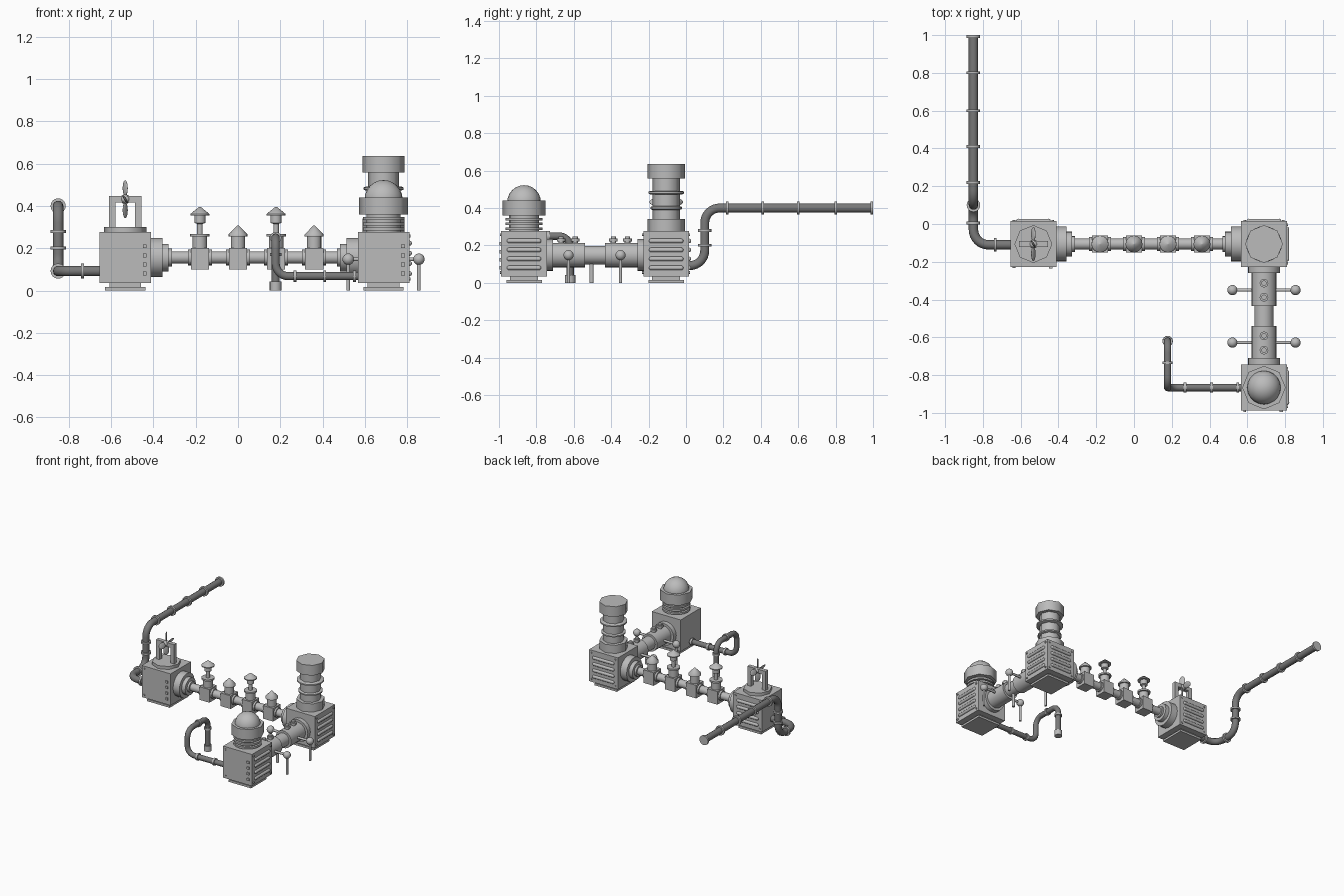
import bpy, bmesh, math
from mathutils import Vector, Matrix

if "Cube" in bpy.data.objects:
    bpy.data.objects.remove(bpy.data.objects["Cube"])


def material(name, v):
    m = bpy.data.materials.new(name)
    m.use_nodes = True
    m.diffuse_color = (v, v, v, 1)
    m.node_tree.nodes["Principled BSDF"].inputs["Base Color"].default_value = (v, v, v, 1)
    return m


LIGHT = material("light grey metal", 0.5)
DARK = material("dark grey pipe", 0.19)
AXES = {"x": Vector((1, 0, 0)), "y": Vector((0, 1, 0)), "z": Vector((0, 0, 1))}


def finish(name, bm, mat=LIGHT, smooth=True):
    me = bpy.data.meshes.new(name)
    bm.to_mesh(me)
    bm.free()
    ob = bpy.data.objects.new(name, me)
    bpy.context.collection.objects.link(ob)
    me.materials.append(mat)
    if smooth:
        bpy.ops.object.select_all(action="DESELECT")
        ob.select_set(True)
        bpy.context.view_layer.objects.active = ob
        bpy.ops.object.shade_smooth_by_angle(angle=math.radians(50))
    return ob


def box(name, centre, size):
    bm = bmesh.new()
    bmesh.ops.create_cube(bm, size=1, matrix=Matrix.Translation(centre) @ Matrix.Diagonal((*size, 1)))
    return finish(name, bm, smooth=False)


def ball(name, centre, scale, rot=Matrix()):
    bm = bmesh.new()
    bmesh.ops.create_uvsphere(bm, u_segments=20, v_segments=12, radius=1,
                              matrix=Matrix.Translation(centre) @ rot @ Matrix.Diagonal((*scale, 1)))
    return finish(name, bm)


def turned(name, origin, axis, profile, sides=16, mat=LIGHT):
    """Lathe a list of (distance along axis, radius) around an axis."""
    bm = bmesh.new()
    d = AXES[axis] if isinstance(axis, str) else Vector(axis).normalized()
    rot = Matrix.Translation(origin) @ d.to_track_quat("Z", "Y").to_matrix().to_4x4()
    rings = []
    for h, r in profile:
        rings.append([bm.verts.new(rot @ Vector((r * math.sin(math.tau * i / sides),
                                                 r * math.cos(math.tau * i / sides), h)))
                      for i in range(sides)])
    for a, b in zip(rings, rings[1:]):
        for i in range(sides):
            j = (i + 1) % sides
            bm.faces.new((a[i], a[j], b[j], b[i]))
    bm.faces.new(rings[0])
    bm.faces.new(rings[-1])
    bmesh.ops.recalc_face_normals(bm, faces=bm.faces)
    return finish(name, bm, mat)


def rod(name, origin, axis, a, b, r, sides=16, mat=LIGHT):
    return turned(name, origin, axis, [(a, r), (b, r)], sides, mat)


def pipe(name, points, r, bend):
    """Tube along a polyline with rounded corners."""
    pts = [Vector(p) for p in points]
    path = [pts[0]]
    for p, q, s in zip(pts, pts[1:], pts[2:]):
        a, b = q + (p - q).normalized() * bend, q + (s - q).normalized() * bend
        c = a + b - q
        for k in range(9):
            t = k / 8 * math.pi / 2
            path.append(c + (a - c) * math.cos(t) + (b - c) * math.sin(t))
    path.append(pts[-1])
    cu = bpy.data.curves.new(name, "CURVE")
    cu.dimensions = "3D"
    cu.bevel_depth, cu.bevel_resolution, cu.use_fill_caps = r, 3, True
    sp = cu.splines.new("POLY")
    sp.points.add(len(path) - 1)
    for pt, co in zip(sp.points, path):
        pt.co = (*co, 1)
    sp.use_smooth = True
    cu.materials.append(DARK)
    ob = bpy.data.objects.new(name, cu)
    bpy.context.collection.objects.link(ob)
    bpy.ops.object.select_all(action="DESELECT")
    ob.select_set(True)
    bpy.context.view_layer.objects.active = ob
    bpy.ops.object.convert(target="MESH")


def collars(name, axis, r, places):
    for p in places:
        rod(name, p, axis, -0.007, 0.007, r)


def vents(name, x, y, nx, ny):
    """Four rounded louvres and corner bolts on one side of a housing."""
    face = Vector((x + nx * 0.122, y + ny * 0.122, 0))
    side = Vector((ny, nx, 0))
    for k in range(4):
        c = face + Vector((0, 0, 0.08 + 0.048 * k))
        ball(name + "_louvre_end", c - side * 0.08, (0.012,) * 3)
        ball(name + "_louvre_end", c + side * 0.08, (0.012,) * 3)
        rod(name + "_louvre", c, side, -0.08, 0.08, 0.012, 10)
    bolts(name, face, side, (nx, ny, 0), (-1, 1))


def bolts(name, face, side, normal, columns):
    for s in columns:
        for z in (0.055, 0.257):
            rod(name + "_bolt", face + side * s * 0.102 + Vector((0, 0, z)), normal, -0.004, 0.006, 0.007, 8)


# Three housings with feet, bolts, louvres and front switches
FANX, TOWX, NEARY, FARY = -0.533, 0.688, -0.106, -0.866
for name, x, y in (("fan_housing", FANX, NEARY), ("tower_housing", TOWX, NEARY), ("dome_housing", TOWX, FARY)):
    box(name, (x, y, 0.156), (0.244, 0.244, 0.242))
    box(name + "_foot", (x, y, 0.008), (0.19, 0.19, 0.016))
    box(name + "_foot_neck", (x, y, 0.026), (0.15, 0.15, 0.024))
    if name != "tower_housing":
        front = Vector((x, y - 0.122, 0))
        bolts(name, front, AXES["x"], (0, -1, 0), (-1,))
        for k in range(4):
            box(name + "_switch", front + Vector((0.092, 0, 0.08 + 0.043 * k)), (0.018, 0.016, 0.018))
vents("fan_housing", FANX, NEARY, 0, 1)
vents("tower_housing", TOWX, NEARY, 0, 1)
vents("tower_housing", TOWX, NEARY, 1, 0)
vents("dome_housing", TOWX, FARY, 1, 0)

# Fan with its frame
rod("fan_plate", (FANX, NEARY, 0), "z", 0.275, 0.3, 0.1, 8)
for s in (-1, 1):
    box("fan_post", (FANX + s * 0.062, NEARY, 0.37), (0.03, 0.03, 0.15))
box("fan_crossbar", (FANX, NEARY, 0.432), (0.154, 0.03, 0.03))
hub = Vector((FANX, NEARY, 0.432))
ball("fan_hub", hub, (0.026, 0.022, 0.022))
for k in range(4):
    turn = Matrix.Rotation(k * math.pi / 2, 4, "X")
    tilt = Matrix.Rotation(math.radians(30), 4, "Z")
    ball("fan_blade", hub + turn @ Vector((0, 0, 0.052)), (0.006, 0.022, 0.038), turn @ tilt)

# Chimney tower
top = (TOWX, NEARY, 0)
rod("tower_base", top, "z", 0.275, 0.34, 0.1, 8)
rod("tower_neck", top, "z", 0.33, 0.57, 0.073, 8)
rod("tower_cap", top, "z", 0.557, 0.635, 0.1, 8)
for z, r in ((0.482, 0.095), (0.4, 0.085)):
    turned("tower_ring", top, "z", [(z - 0.01, r - 0.012), (z - 0.005, r), (z + 0.005, r), (z + 0.01, r - 0.012)], 24)

# Domed tank
top = (TOWX, FARY, 0)
rod("tank_neck", top, "z", 0.275, 0.37, 0.08)
for z in (0.29, 0.315, 0.34):
    rod("tank_ring", top, "z", z - 0.007, z + 0.007, 0.098)
rod("tank_collar", top, "z", 0.36, 0.44, 0.115, 8)
ball("tank_dome", (TOWX, FARY, 0.432), (0.09, 0.09, 0.09))

# Main shaft with stepped flanges at both ends
ZS = 0.156
rod("main_shaft", (0, NEARY, ZS), "x", -0.42, 0.57, 0.029)
for x, d in ((FANX + 0.12, 1), (TOWX - 0.12, -1)):
    turned("shaft_flange", (x, NEARY, ZS), (d, 0, 0),
           [(0, 0.093), (0.055, 0.093), (0.055, 0.065), (0.085, 0.065), (0.085, 0.042), (0.1, 0.042)], 16)

# Four valve blocks, alternating tall and short caps
for i, x in enumerate((-0.18, 0, 0.18, 0.36)):
    o = (x, NEARY, 0)
    box("valve_block", (x, NEARY, 0.15), (0.086, 0.088, 0.1))
    collars("valve_collar", "x", 0.037, [(x + s * 0.05, NEARY, ZS) for s in (-1, 1)])
    rod("valve_cylinder", o, "z", 0.195, 0.262, 0.034)
    if i % 2 == 0:
        rod("valve_flange", o, "z", 0.255, 0.268, 0.046)
        turned("valve_stem", o, "z", [(0.26, 0.013), (0.315, 0.013), (0.32, 0.026), (0.36, 0.026)])
        turned("valve_cone", o, "z", [(0.355, 0.045), (0.362, 0.045), (0.396, 0.003)])
    else:
        turned("valve_cone", o, "z", [(0.255, 0.045), (0.265, 0.045), (0.308, 0.003)])

# Thick connector between tower and dome housings
ZC = 0.148
turned("thick_connector", (TOWX, 0, ZC), "y",
       [(-0.75, 0.085), (-0.71, 0.085), (-0.71, 0.066), (-0.54, 0.066), (-0.54, 0.05), (-0.434, 0.05),
        (-0.434, 0.066), (-0.26, 0.066), (-0.26, 0.085), (-0.22, 0.085)], 20)
rod("connector_leg", (TOWX, -0.505, 0), "z", 0, ZC, 0.011)
for y in (-0.35, -0.628):
    rod("handle_bar", (TOWX, y, ZC), "x", -0.167, 0.167, 0.009, 10)
    for s in (-1, 1):
        ball("handle_knob", (TOWX + s * 0.167, y, ZC), (0.027, 0.027, 0.027))
        rod("handle_leg", (TOWX + s * 0.167, y, 0), "z", 0, ZC, 0.009, 10)
for y in (-0.313, -0.388, -0.592, -0.668):
    turned("connector_plug", (TOWX, y, 0), "z",
           [(0.19, 0.015), (0.22, 0.015), (0.22, 0.023), (0.236, 0.023), (0.236, 0.014), (0.248, 0.014)], 12)

# Long outlet pipe
PX, PY, PZ = -0.85, 0.1, 0.4
pipe("outlet_pipe", [(-0.64, -0.11, 0.092), (PX, -0.11, 0.092), (PX, PY, 0.092), (PX, PY, PZ), (PX, 0.995, PZ)],
     0.025, 0.08)
collars("outlet_collar", "y", 0.036, [(PX, y, PZ) for y in (0.22, 0.41, 0.6, 0.8, 0.993)] + [(PX, 0.005, 0.092)])
collars("outlet_collar", "z", 0.036, [(PX, PY, z) for z in (0.2, 0.28)])
collars("outlet_collar", "x", 0.036, [(-0.735, -0.11, 0.092)])

# Drain hose with nozzle
HX, HY = 0.178, -0.62
pipe("drain_hose", [(0.58, FARY, 0.068), (HX, FARY, 0.068), (HX, FARY, 0.25), (HX, HY, 0.25), (HX, HY, 0.02)],
     0.02, 0.06)
collars("hose_collar", "x", 0.027, [(x, FARY, 0.068) for x in (0.27, 0.41, 0.55)])
collars("hose_collar", "y", 0.027, [(HX, -0.735, 0.25)])
collars("hose_collar", "z", 0.027, [(HX, HY, 0.17)])
rod("hose_nozzle", (HX, HY, 0), "z", 0, 0.042, 0.028)
